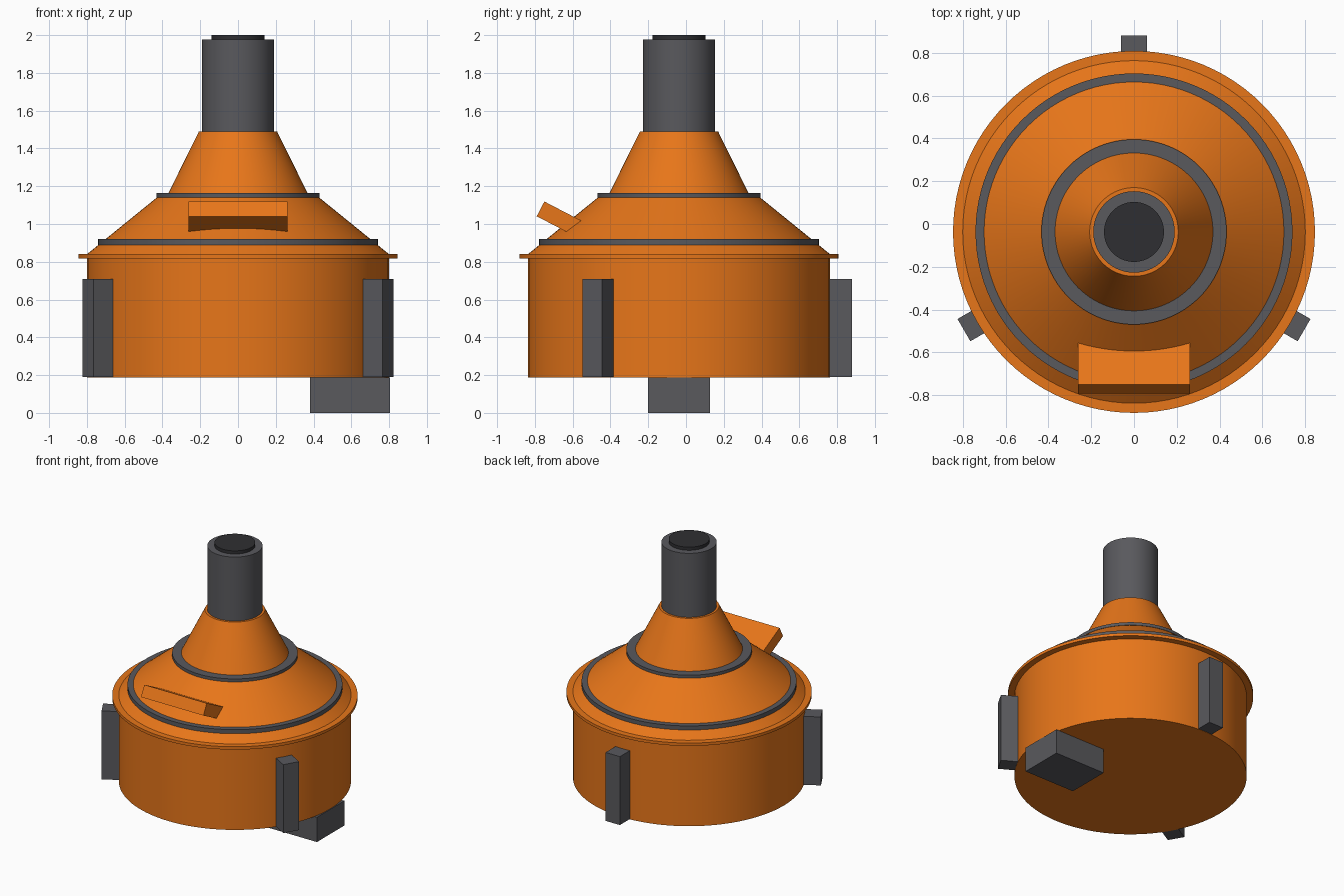
import bpy, bmesh, math
from mathutils import Matrix, Vector

if "Cube" in bpy.data.objects:
    bpy.data.objects.remove(bpy.data.objects["Cube"])

CY = -0.037   # y of the main axis
SEGS = 96


def material(name, rgb):
    m = bpy.data.materials.new(name)
    m.diffuse_color = (*rgb, 1)
    m.use_nodes = True
    m.node_tree.nodes["Principled BSDF"].inputs["Base Color"].default_value = m.diffuse_color
    return m


ORANGE = material("orange_paint", (0.80, 0.18, 0.01))
GREY = material("dark_grey", (0.10, 0.10, 0.11))
BLACK = material("near_black", (0.028, 0.028, 0.032))


def finish(name, bm, mat, smooth=False):
    bmesh.ops.recalc_face_normals(bm, faces=bm.faces)
    mesh = bpy.data.meshes.new(name)
    bm.to_mesh(mesh)
    bm.free()
    ob = bpy.data.objects.new(name, mesh)
    bpy.context.collection.objects.link(ob)
    mesh.materials.append(mat)
    if smooth:
        bpy.ops.object.select_all(action='DESELECT')
        ob.select_set(True)
        bpy.context.view_layer.objects.active = ob
        bpy.ops.object.shade_smooth_by_angle(angle=math.radians(20))
    return ob


def frustum(name, r0, r1, z0, z1, mat):
    bm = bmesh.new()
    bmesh.ops.create_cone(bm, cap_ends=True, segments=SEGS, radius1=r0,
                          radius2=r1, depth=z1 - z0,
                          matrix=Matrix.Translation((0, CY, (z0 + z1) / 2)))
    return finish(name, bm, mat, True)


def box(name, size, matrix, mat):
    bm = bmesh.new()
    bmesh.ops.create_cube(bm, size=1, matrix=matrix @ Matrix.Diagonal((*size, 1)))
    return finish(name, bm, mat)


# Drum, rim and stacked cones
frustum("drum", 0.80, 0.80, 0.187, 0.825, ORANGE)
frustum("rim_flange", 0.845, 0.845, 0.818, 0.84, ORANGE)
frustum("lower_cone", 0.80, 0.43, 0.84, 1.14, ORANGE)
frustum("upper_cone", 0.37, 0.207, 1.16, 1.49, ORANGE)

# Grey bands around the cones
frustum("lower_band", 0.74, 0.74, 0.89, 0.921, GREY)
frustum("upper_band", 0.432, 0.432, 1.14, 1.163, GREY)

# Neck pipe and its cap
frustum("neck_pipe", 0.19, 0.19, 1.48, 1.976, GREY)
frustum("neck_cap", 0.14, 0.14, 1.97, 2.0, BLACK)

# Three upright lugs around the drum
for i in range(3):
    turn = Matrix.Translation((0, CY, 0)) @ Matrix.Rotation(math.radians(90 + 120 * i), 4, 'Z')
    box(f"side_lug_{i + 1}", (0.157, 0.12, 0.52),
        turn @ Matrix.Translation((0.8385, 0, 0.449)), GREY)

# Outlet block under the drum
box("bottom_block", (0.425, 0.33, 0.188), Matrix.Translation((0.5925, CY, 0.094)), GREY)

# Tilted plate let into the front of the lower cone
length, thick, tilt = 0.36, 0.088, math.radians(-27.5)
plate = (Matrix.Translation((0, -0.77, 1.08)) @ Matrix.Rotation(tilt, 4, 'X')
         @ Matrix.Translation((0, length / 2, 0)))
box("front_plate", (0.525, length, thick), plate, ORANGE)
